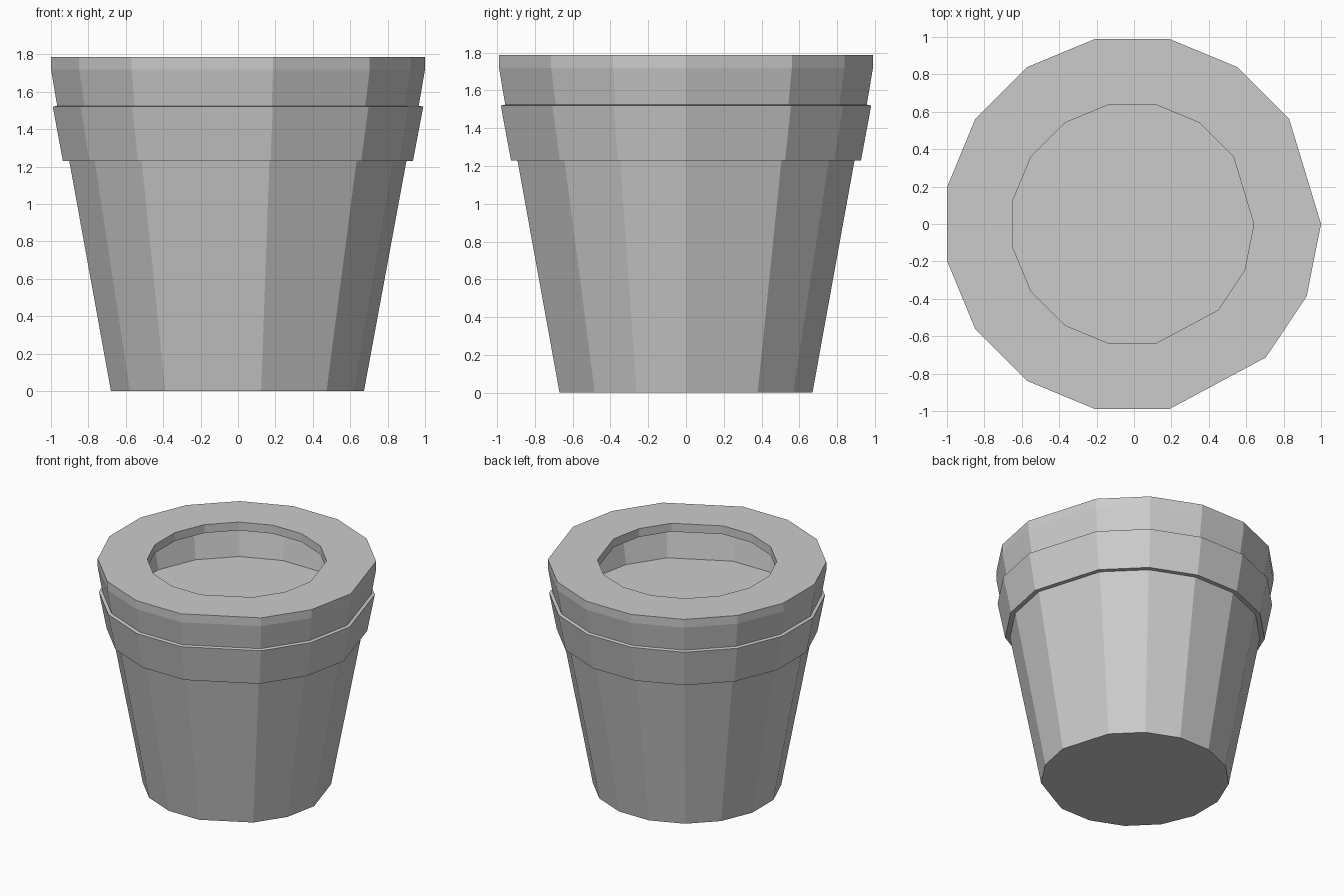
import bpy, bmesh
from math import cos, sin, radians

if "Cube" in bpy.data.objects:
    bpy.data.objects.remove(bpy.data.objects["Cube"])

# Shared outline: a 16-step ring whose right-hand side is slightly irregular
ANGLES = [0] + [33.75 + 22.5 * i for i in range(12)] + [315, 337.5]
CX = -0.0095


def lathe(name, profile):
    """Sweep (radius, z) points around the irregular outline and cap both ends."""
    bm = bmesh.new()
    rings = [[bm.verts.new((CX + r * cos(radians(a)), r * sin(radians(a)), z))
              for a in ANGLES] for r, z in profile]
    n = len(ANGLES)
    for lo, hi in zip(rings, rings[1:]):
        for i in range(n):
            j = (i + 1) % n
            bm.faces.new((lo[i], lo[j], hi[j], hi[i]))
    bm.faces.new(rings[0][::-1])
    bm.faces.new(rings[-1])
    bmesh.ops.recalc_face_normals(bm, faces=bm.faces)
    mesh = bpy.data.meshes.new(name)
    bm.to_mesh(mesh)
    bm.free()
    obj = bpy.data.objects.new(name, mesh)
    bpy.context.collection.objects.link(obj)
    return obj


lathe("flower_pot", [
    # tapered body
    (0.683, 0.0), (0.91, 1.23),
    # lower collar band
    (0.945, 1.23), (1.0, 1.52),
    # upper collar and rim
    (0.976, 1.525), (1.0095, 1.72), (1.0095, 1.787),
    # flat lip with overhanging inner edge
    (0.65, 1.787), (0.65, 1.72),
    # undercut inner wall down to the fill level
    (0.88, 1.72), (0.825, 1.43),
])
